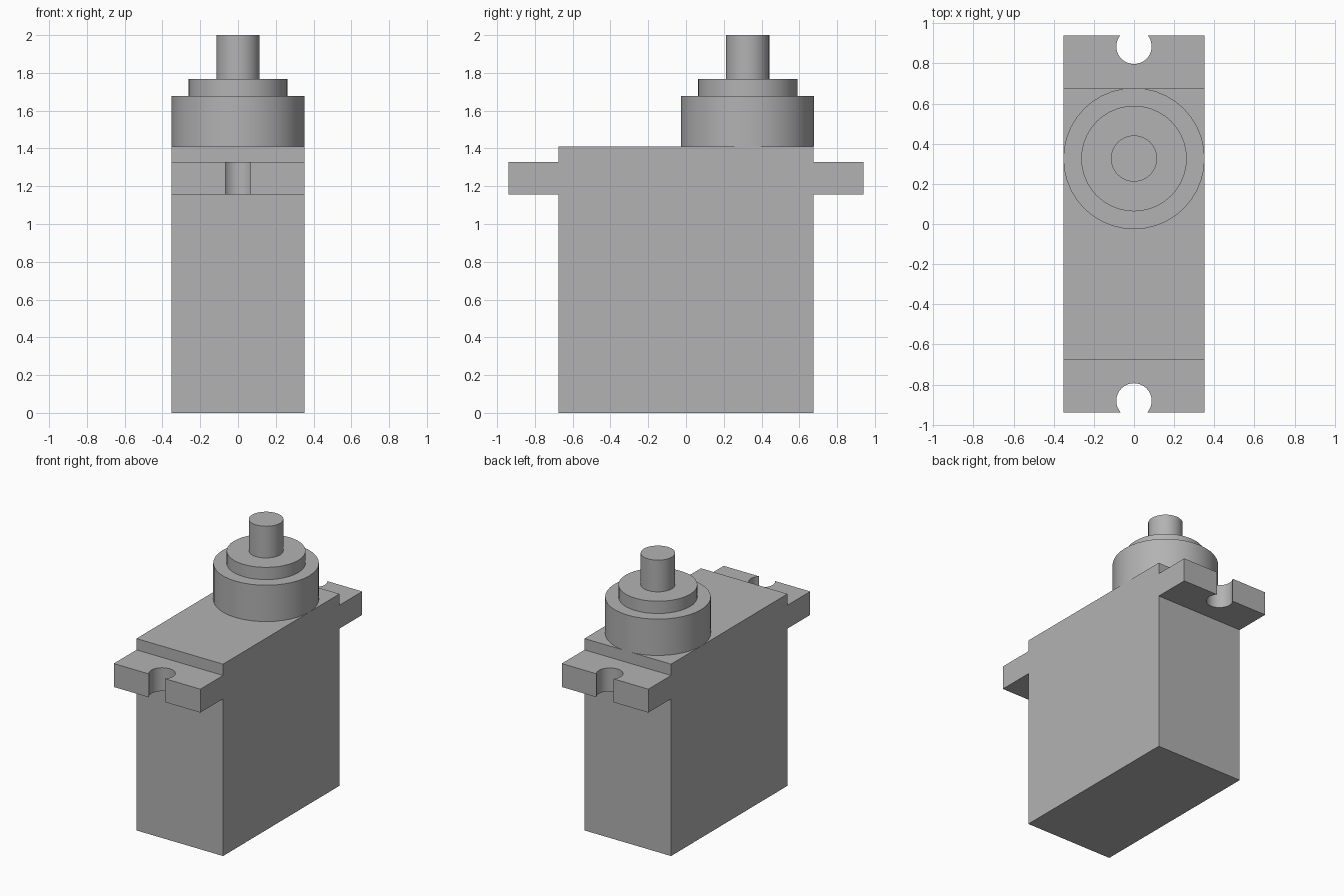
import bpy
import bmesh
from math import asin, cos, sin, pi, radians

if "Cube" in bpy.data.objects:
    bpy.data.objects.remove(bpy.data.objects["Cube"], do_unlink=True)

HALF_WIDTH, HALF_DEPTH, EAR_END = 0.352, 0.676, 0.94
BODY_TOP, AXIS_Y = 1.41, 0.326

grey = bpy.data.materials.new("plain grey")
grey.use_nodes = True
colour = (0.448, 0.448, 0.448, 1)
grey.diffuse_color = colour
grey.node_tree.nodes["Principled BSDF"].inputs["Base Color"].default_value = colour


def prism(name, outline, bottom, top):
    """Extrude a flat outline upwards and shade its curved walls smoothly."""
    bm = bmesh.new()
    base = bm.faces.new([bm.verts.new((x, y, bottom)) for x, y in outline])
    result = bmesh.ops.extrude_face_region(bm, geom=[base], use_keep_orig=True)
    for v in result["geom"]:
        if isinstance(v, bmesh.types.BMVert):
            v.co.z = top
    bmesh.ops.recalc_face_normals(bm, faces=bm.faces)
    mesh = bpy.data.meshes.new(name)
    bm.to_mesh(mesh)
    bm.free()
    mesh.materials.append(grey)
    obj = bpy.data.objects.new(name, mesh)
    bpy.context.collection.objects.link(obj)
    bpy.ops.object.select_all(action="DESELECT")
    obj.select_set(True)
    bpy.context.view_layer.objects.active = obj
    bpy.ops.object.shade_smooth_by_angle(angle=radians(30))
    return obj


def circle(radius, count=40):
    return [(radius * cos(2 * pi * i / count), AXIS_Y + radius * sin(2 * pi * i / count))
            for i in range(count)]


def ear(side, centre, radius=0.088, steps=24):
    """Mounting tab outline with a round notch open to its outer edge."""
    start = asin((EAR_END - centre) / radius)
    sweep = pi + 2 * start
    notch = []
    for i in range(steps + 1):
        t = start - sweep * i / steps
        notch.append((radius * cos(t), side * (centre + radius * sin(t))))
    return ([(-HALF_WIDTH, side * EAR_END), (-HALF_WIDTH, side * HALF_DEPTH),
             (HALF_WIDTH, side * HALF_DEPTH), (HALF_WIDTH, side * EAR_END)] + notch)


# Motor housing
prism("housing", [(-HALF_WIDTH, -HALF_DEPTH), (HALF_WIDTH, -HALF_DEPTH),
                  (HALF_WIDTH, HALF_DEPTH), (-HALF_WIDTH, HALF_DEPTH)], 0, BODY_TOP)

# Notched mounting tabs
for name, side, centre in (("front_mounting_tab", -1, 0.881), ("back_mounting_tab", 1, 0.885)):
    prism(name, ear(side, centre), 1.155, 1.327)

# Stepped gear turret and output shaft
prism("gear_collar", circle(HALF_WIDTH), BODY_TOP, 1.677)
prism("upper_collar", circle(0.263), 1.677, 1.767)
prism("output_shaft", circle(0.115), 1.767, 2.0)
